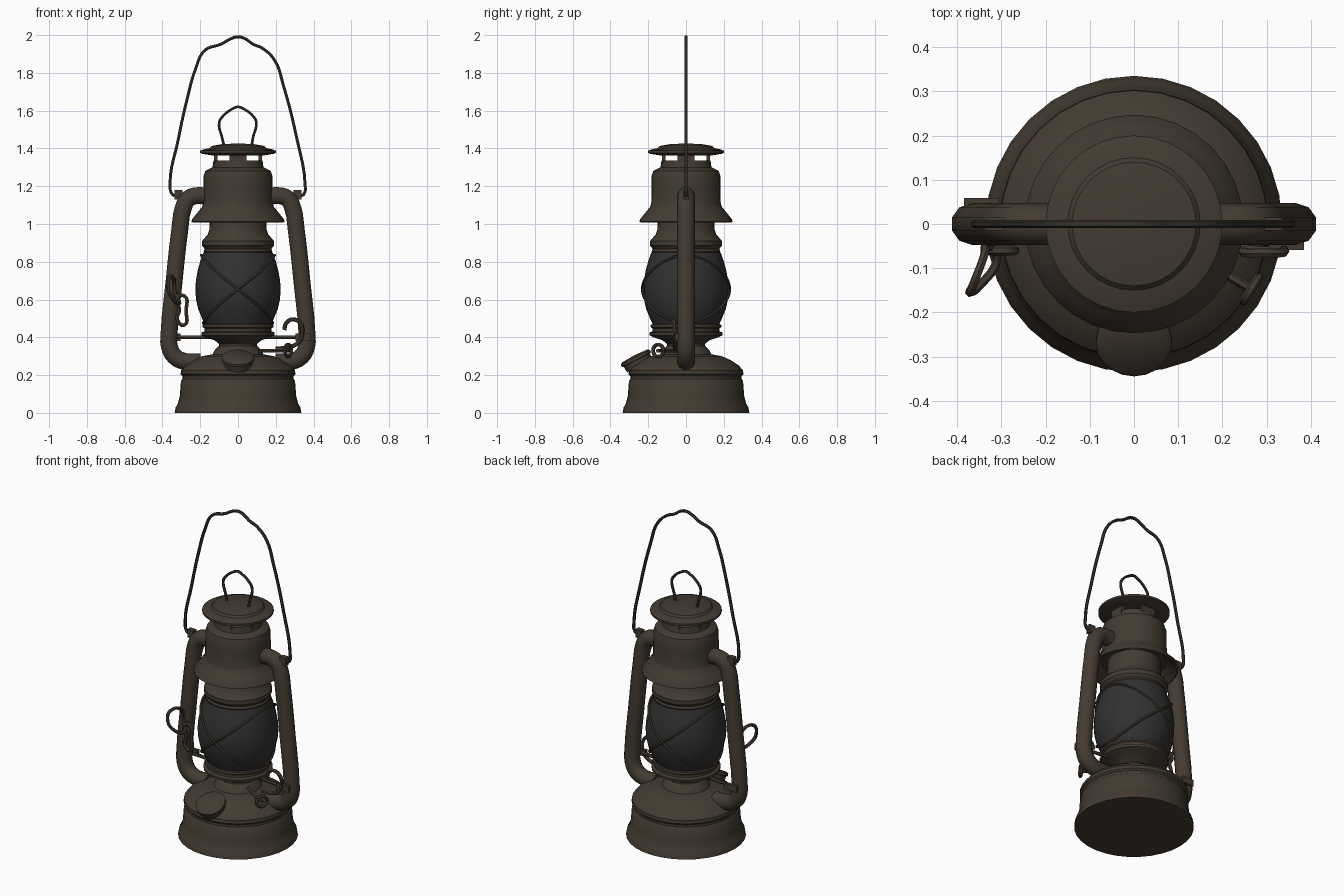
import bpy, bmesh, math
from mathutils import Vector, Matrix


def material(name, rgb):
    m = bpy.data.materials.new(name)
    m.diffuse_color = (*rgb, 1)
    return m


METAL = material("aged_brown_metal", (0.058, 0.044, 0.031))
GLASS = material("smoky_glass", (0.031, 0.031, 0.032))
WIRE = material("dark_wire", (0.043, 0.036, 0.026))


def finish(name, bm, mat, angle=35):
    bmesh.ops.remove_doubles(bm, verts=bm.verts, dist=1e-5)
    bmesh.ops.recalc_face_normals(bm, faces=bm.faces)
    me = bpy.data.meshes.new(name)
    bm.to_mesh(me)
    bm.free()
    ob = bpy.data.objects.new(name, me)
    bpy.context.collection.objects.link(ob)
    me.materials.append(mat)
    smooth(ob, angle)
    return ob


def smooth(ob, angle):
    bpy.ops.object.select_all(action='DESELECT')
    ob.select_set(True)
    bpy.context.view_layer.objects.active = ob
    bpy.ops.object.shade_smooth_by_angle(angle=math.radians(angle))


def lathe(name, profile, mat=METAL, n=32, matrix=None):
    """Revolve (radius, z) points about the z axis."""
    bm = bmesh.new()
    vs = [bm.verts.new((r, 0, z)) for r, z in profile]
    es = [bm.edges.new(p) for p in zip(vs, vs[1:])]
    bmesh.ops.spin(bm, geom=vs + es, cent=(0, 0, 0), axis=(0, 0, 1),
                   angle=math.tau, steps=n)
    if matrix:
        bm.transform(matrix)
    return finish(name, bm, mat)


def tube(name, pts, radius, mat=WIRE, closed=False, sides=1, res=5):
    """Round wire or pipe along a smooth path."""
    cu = bpy.data.curves.new(name, 'CURVE')
    cu.dimensions = '3D'
    cu.bevel_depth = radius
    cu.bevel_resolution = sides
    cu.resolution_u = res
    cu.use_fill_caps = True
    sp = cu.splines.new('BEZIER')
    sp.bezier_points.add(len(pts) - 1)
    for b, p in zip(sp.bezier_points, pts):
        b.co = p
        b.handle_left_type = b.handle_right_type = 'AUTO'
    sp.use_cyclic_u = closed
    ob = bpy.data.objects.new(name, cu)
    bpy.context.collection.objects.link(ob)
    cu.materials.append(mat)
    bpy.ops.object.select_all(action='DESELECT')
    ob.select_set(True)
    bpy.context.view_layer.objects.active = ob
    bpy.ops.object.convert(target='MESH')
    smooth(bpy.context.object, 50)


def box(name, loc, size, turn=0, mat=METAL):
    bm = bmesh.new()
    bmesh.ops.create_cube(bm, size=1)
    bm.transform(Matrix.Rotation(turn, 4, 'Z') @ Matrix.Translation(loc)
                 @ Matrix.Diagonal((*size, 1)))
    return finish(name, bm, mat)


# Fuel tank with flared foot and domed shoulder
lathe("fuel_tank", [(0, 0), (0.335, 0), (0.33, 0.03), (0.318, 0.05), (0.308, 0.09),
                    (0.302, 0.17), (0.294, 0.18), (0.294, 0.195), (0.304, 0.205),
                    (0.302, 0.225), (0.28, 0.25), (0.235, 0.28), (0.19, 0.3), (0.135, 0.31),
                    (0.125, 0.33), (0.1, 0.355), (0.1, 0.375), (0, 0.375)])
# Burner gallery under the globe
lathe("burner_gallery", [(0, 0.365), (0.1, 0.365), (0.125, 0.385), (0.17, 0.4), (0.192, 0.41),
                         (0.194, 0.425), (0.178, 0.432), (0.178, 0.448), (0.188, 0.455),
                         (0.186, 0.468), (0.17, 0.472), (0, 0.472)])
# Globe
GLOBE = [(0.172, 0.46), (0.19, 0.50), (0.211, 0.55), (0.222, 0.60), (0.226, 0.65),
         (0.223, 0.70), (0.214, 0.75), (0.201, 0.80), (0.183, 0.85)]
lathe("glass_globe", GLOBE, GLASS)
# Collar above the globe
lathe("globe_collar", [(0, 0.84), (0.176, 0.84), (0.182, 0.855), (0.176, 0.868), (0.19, 0.885),
                       (0.19, 0.91), (0.178, 0.925), (0.16, 0.945), (0.152, 0.97),
                       (0.148, 1.06), (0, 1.06)])
# Hood with flared skirt, hollow underneath
lathe("hood", [(0.14, 1.06), (0.18, 1.06), (0.238, 1.008), (0.247, 1.012), (0.243, 1.025),
               (0.215, 1.06), (0.19, 1.09), (0.184, 1.11), (0.183, 1.2), (0.182, 1.255),
               (0.174, 1.28), (0.15, 1.293), (0.135, 1.3), (0.13, 1.335), (0, 1.335)])
# Vent posts between hood and cap
for i in range(4):
    box("vent_post_%d" % (i + 1), (0.118, 0, 1.35), (0.02, 0.09, 0.06), i * math.pi / 2)
# Cap
lathe("chimney_cap", [(0, 1.362), (0.13, 1.362), (0.19, 1.372), (0.2, 1.376), (0.2, 1.388),
                      (0.18, 1.396), (0.15, 1.402), (0.14, 1.413), (0.09, 1.422), (0, 1.427)])
# Cap lifting ring
tube("cap_ring", [(-0.07, 0, 1.40), (-0.085, 0, 1.46), (-0.1, 0, 1.535), (-0.085, 0, 1.565),
                  (-0.025, 0, 1.612), (0, 0, 1.62), (0.025, 0, 1.612), (0.085, 0, 1.565),
                  (0.097, 0, 1.535), (0.08, 0, 1.46), (0.07, 0, 1.40)], 0.008)
# Carrying bail
tube("bail_handle", [(-0.325, 0, 1.145), (-0.35, 0, 1.16), (-0.36, 0, 1.21), (-0.318, 0, 1.44),
                     (-0.265, 0, 1.68), (-0.225, 0, 1.82), (-0.175, 0, 1.92), (-0.09, 0, 1.952),
                     (-0.035, 0, 1.982), (0, 0, 1.991), (0.035, 0, 1.982), (0.08, 0, 1.952),
                     (0.13, 0, 1.93), (0.195, 0, 1.865), (0.24, 0, 1.735), (0.312, 0, 1.45),
                     (0.355, 0, 1.21), (0.35, 0, 1.16), (0.325, 0, 1.145)], 0.009)
# Side air tubes, mirrored
for side, s in (("left", -1), ("right", 1)):
    path = [(0.16, 1.145), (0.215, 1.15), (0.262, 1.135), (0.291, 1.08), (0.307, 0.98),
            (0.34, 0.68), (0.365, 0.42), (0.364, 0.355), (0.335, 0.298), (0.28, 0.272),
            (0.2, 0.27)]
    tube(side + "_air_tube", [(s * x, 0, z) for x, z in path], 0.047, METAL, sides=3, res=3)
    # Bail ear and gallery clamp on each tube
    box(side + "_bail_ear", (s * 0.315, 0, 1.155), (0.04, 0.03, 0.05))
    box(side + "_tube_clamp", (s * 0.345, -s * 0.05, 0.4), (0.08, 0.018, 0.04))


def globe_radius(z):
    for (r0, z0), (r1, z1) in zip(GLOBE, GLOBE[1:]):
        if z <= z1:
            return r0 + (r1 - r0) * (z - z0) / (z1 - z0)
    return GLOBE[-1][0]


# Crossed guard wires, front and back
for face, start in (("front", math.pi), ("back", 0)):
    for k, s in enumerate((-1, 1)):
        pts = []
        for i in range(13):
            t = i / 12
            a = start + math.pi * t
            z = 0.655 + s * 0.18 * math.cos(math.pi * t)
            r = globe_radius(z) + 0.006
            pts.append((r * math.cos(a), r * math.sin(a), z))
        tube("%s_guard_wire_%d" % (face, k + 1), pts, 0.007, METAL, res=2)

# Filler cap tilted on the shoulder
tilt = Matrix.Translation((0, -0.258, 0.275)) @ Matrix.Rotation(math.radians(27), 4, 'X')
lathe("filler_cap", [(0, -0.03), (0.075, -0.03), (0.078, 0.005), (0.086, 0.008), (0.086, 0.022),
                     (0.075, 0.03), (0, 0.034)], METAL, 20, tilt)
# Gallery cross bar
tube("gallery_bar", [(-0.34, 0.03, 0.4), (0, 0, 0.4), (0.34, -0.045, 0.4)], 0.01, METAL)
# Wick shaft and ring knob
tube("wick_shaft", [(0.08, -0.03, 0.33), (0.17, -0.09, 0.33), (0.27, -0.15, 0.33)], 0.011, METAL)
d = Vector((0.85, -0.53, 0)).normalized()
u = Vector((-d.y, d.x, 0))
c = Vector((0.265, -0.147, 0.33))
ring = [c + 0.032 * (u * math.cos(a) + Vector((0, 0, 1)) * math.sin(a))
        for a in [i * math.tau / 10 for i in range(10)]]
tube("wick_knob", ring, 0.01, METAL, closed=True, res=2)
# Globe lift hook on the right
tube("lift_hook", [(0.245, -0.06, 0.44), (0.255, -0.065, 0.475), (0.29, -0.065, 0.495),
                   (0.33, -0.065, 0.475), (0.34, -0.06, 0.43), (0.325, -0.06, 0.38),
                   (0.28, -0.06, 0.35), (0.2, -0.05, 0.34)], 0.011, METAL)
# Lift lever loop on the left
tube("lever_loop", [(-0.335, -0.05, 0.64), (-0.34, -0.075, 0.71), (-0.365, -0.14, 0.715),
                    (-0.372, -0.155, 0.67), (-0.35, -0.14, 0.61), (-0.31, -0.08, 0.58)],
     0.01, METAL, closed=True)
tube("lever_arm", [(-0.325, -0.06, 0.6), (-0.285, -0.06, 0.62), (-0.275, -0.06, 0.54),
                   (-0.285, -0.06, 0.465), (-0.32, -0.06, 0.49), (-0.31, -0.06, 0.55)],
     0.011, METAL, closed=True)
